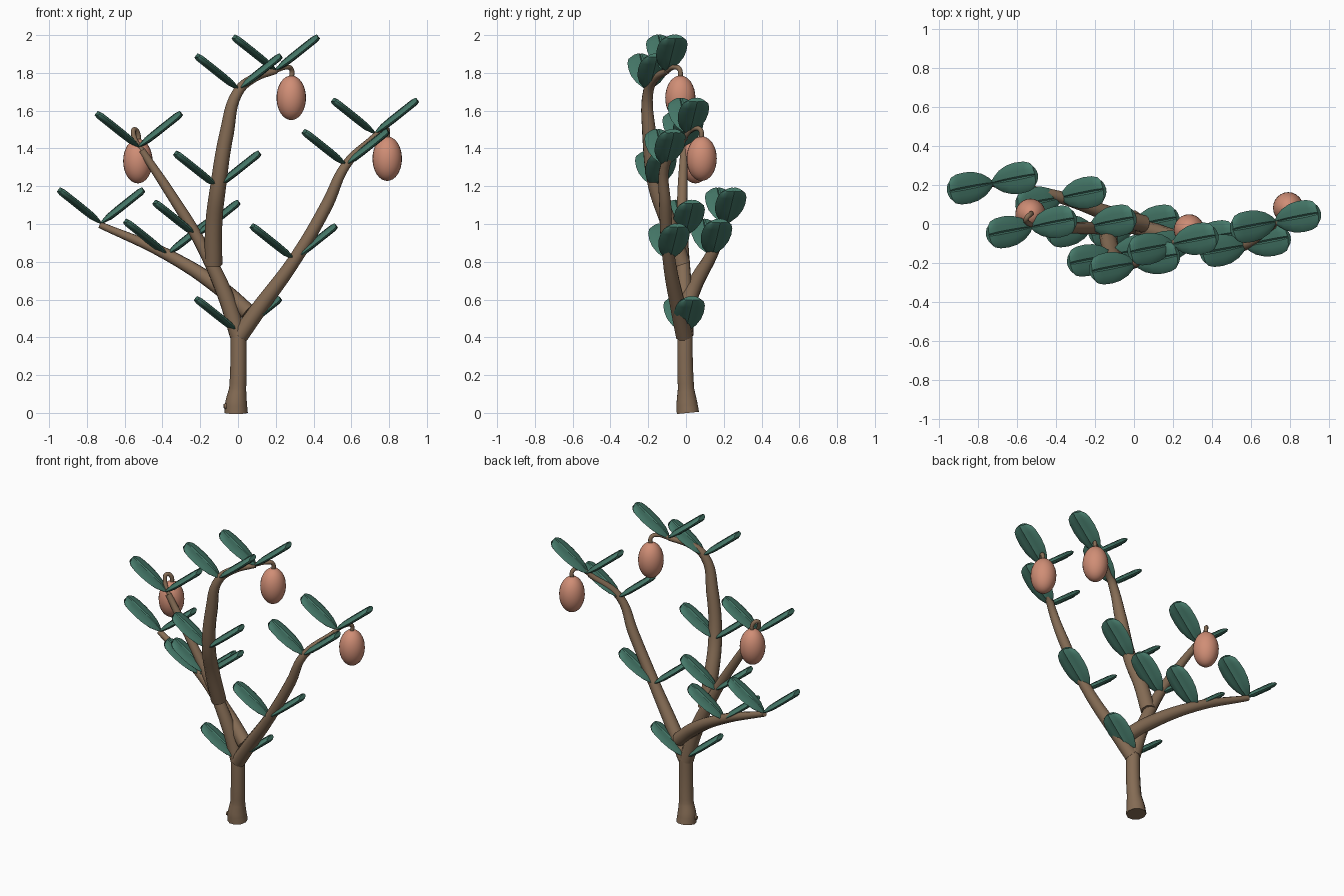
import bpy, bmesh, math
from mathutils import Matrix, Vector

if "Cube" in bpy.data.objects:
    bpy.data.objects.remove(bpy.data.objects["Cube"])


def material(name, rgb):
    m = bpy.data.materials.new(name)
    m.diffuse_color = (*rgb, 1)
    m.use_nodes = True
    m.node_tree.nodes["Principled BSDF"].inputs["Base Color"].default_value = m.diffuse_color
    return m


BARK = material("brown bark", (0.235, 0.150, 0.090))
LEAF = material("dark green leaf", (0.062, 0.195, 0.145))
FRUIT = material("salmon fruit", (0.63, 0.27, 0.18))


def smooth(ob, angle=40):
    bpy.ops.object.select_all(action='DESELECT')
    ob.select_set(True)
    bpy.context.view_layer.objects.active = ob
    bpy.ops.object.shade_smooth_by_angle(angle=math.radians(angle))


def tube(name, pts):
    """Tapered capped tube through points (x, y, z, radius)."""
    cu = bpy.data.curves.new(name, 'CURVE')
    cu.dimensions = '3D'
    cu.bevel_depth = 1.0
    cu.bevel_resolution = 3
    cu.resolution_u = 6
    cu.use_fill_caps = True
    sp = cu.splines.new('BEZIER')
    sp.bezier_points.add(len(pts) - 1)
    for bp, (x, y, z, r) in zip(sp.bezier_points, pts):
        bp.co = (x, y, z)
        bp.radius = r
        bp.handle_left_type = bp.handle_right_type = 'AUTO'
    ob = bpy.data.objects.new(name, cu)
    bpy.context.collection.objects.link(ob)
    bpy.ops.object.select_all(action='DESELECT')
    ob.select_set(True)
    bpy.context.view_layer.objects.active = ob
    bpy.ops.object.convert(target='MESH')
    ob = bpy.context.view_layer.objects.active
    ob.data.materials.clear()
    ob.data.materials.append(BARK)
    smooth(ob, 50)


# Trunk with a flared foot and a small root stub
tube("trunk", [(-0.01, 0.01, 0, 0.062), (-0.01, 0.005, 0.05, 0.058),
               (-0.002, 0, 0.13, 0.045), (0.003, -0.005, 0.28, 0.043), (0.003, -0.005, 0.45, 0.042)])
tube("root_stub", [(0, 0, 0.04, 0.03), (-0.075, -0.01, 0.035, 0.013)])

# Branches, each tapering out towards the last leaf pair
tube("left_low_branch", [(0.05, 0.0, 0.535, 0.045), (-0.08, 0.035, 0.65, 0.043),
                         (-0.37, 0.135, 0.835, 0.032), (-0.73, 0.21, 0.995, 0.018)])
tube("left_high_branch", [(0.0, -0.005, 0.41, 0.045), (-0.07, -0.01, 0.63, 0.043), (-0.21, -0.02, 0.92, 0.032),
                          (-0.37, -0.018, 1.18, 0.027), (-0.51, -0.01, 1.39, 0.02)])
tube("centre_branch", [(-0.13, -0.02, 0.785, 0.047), (-0.128, -0.09, 1.0, 0.045),
                       (-0.105, -0.16, 1.2, 0.042), (-0.06, -0.195, 1.48, 0.038),
                       (0.0, -0.2, 1.7, 0.028), (0.08, -0.165, 1.77, 0.023), (0.2, -0.1, 1.81, 0.016)])
tube("right_branch", [(0.01, -0.01, 0.41, 0.046), (0.11, -0.04, 0.55, 0.043),
                      (0.3, -0.09, 0.81, 0.035), (0.47, -0.11, 1.1, 0.033),
                      (0.57, -0.11, 1.31, 0.025), (0.72, -0.005, 1.46, 0.017)])

# Hooked stems carrying the fruit
S = 0.013
tube("left_stem", [(-0.5, -0.01, 1.38, S), (-0.55, 0.01, 1.46, S), (-0.55, 0.03, 1.5, S),
                   (-0.53, 0.05, 1.48, S), (-0.53, 0.05, 1.42, S)])
tube("top_stem", [(0.19, -0.1, 1.81, S), (0.26, -0.06, 1.83, S), (0.282, -0.035, 1.82, S), (0.282, -0.03, 1.76, S)])
tube("right_stem", [(0.71, -0.01, 1.455, S), (0.77, 0.04, 1.505, S), (0.79, 0.075, 1.5, S), (0.79, 0.08, 1.44, S)])

# Egg-shaped fruit
for side, loc in (("left", (-0.53, 0.05, 1.333)), ("top", (0.282, -0.03, 1.668)), ("right", (0.79, 0.083, 1.346))):
    bm = bmesh.new()
    bmesh.ops.create_uvsphere(bm, u_segments=24, v_segments=16, radius=1,
                              matrix=Matrix.Translation(loc) @ Matrix.Diagonal((0.078, 0.08, 0.118, 1)))
    me = bpy.data.meshes.new(side + "_fruit")
    bm.to_mesh(me)
    bm.free()
    me.materials.append(FRUIT)
    ob = bpy.data.objects.new(side + "_fruit", me)
    bpy.context.collection.objects.link(ob)
    smooth(ob)


def add_leaf(bm, mat):
    """Thick blunt leaf along +x with a grooved midrib on top."""
    profile = [(0, 0.012), (0.06, 0.03), (0.2, 0.056), (0.4, 0.075), (0.6, 0.081),
               (0.8, 0.078), (0.93, 0.067), (1.0, 0.045)]
    across = [-1, -0.8, -0.45, -0.1, 0, 0.1, 0.45, 0.8, 1]
    rings = []
    for t, w in profile:
        thick = 0.017 * min(1, w / 0.06)
        arch = [math.sqrt(max(0, 1 - u * u)) for u in across]
        x = [0.29 * t - 0.012 * t * u * u for u in across]
        top = [(x[i], w * u, thick * (arch[i] - (0.35 if u == 0 else 0))) for i, u in enumerate(across)]
        low = [(x[i], w * u, -thick * (arch[i] + (0.25 if u == 0 else 0)))
               for i, u in enumerate(across) if abs(u) < 1]
        rings.append([bm.verts.new(mat @ Vector(p)) for p in top + low[::-1]])
    n = len(rings[0])
    for a, b in zip(rings, rings[1:]):
        for i in range(n):
            j = (i + 1) % n
            bm.faces.new((a[i], a[j], b[j], b[i]))
    bm.faces.new(rings[0])
    bm.faces.new(rings[-1][::-1])


# Leaf pairs spreading in a V at each node
nodes = [(0.0, -0.01, 0.43), (-0.375, 0.135, 0.84), (-0.725, 0.21, 1.005), (-0.22, -0.01, 0.94),
         (0.295, -0.09, 0.815), (-0.11, -0.16, 1.2), (0.57, -0.11, 1.315), (-0.525, -0.015, 1.41),
         (0.725, 0.013, 1.48), (0.003, -0.2, 1.715), (0.2, -0.102, 1.815)]
for k, node in enumerate(nodes):
    bm = bmesh.new()
    for turn in (0, math.pi):
        add_leaf(bm, Matrix.Translation(node) @ Matrix.Rotation(math.radians(11) + turn, 4, 'Z')
                 @ Matrix.Rotation(math.radians(-38), 4, 'Y'))
    bmesh.ops.recalc_face_normals(bm, faces=bm.faces)
    me = bpy.data.meshes.new(f"leaf_pair_{k + 1}")
    bm.to_mesh(me)
    bm.free()
    me.materials.append(LEAF)
    ob = bpy.data.objects.new(me.name, me)
    bpy.context.collection.objects.link(ob)
    smooth(ob, 35)
